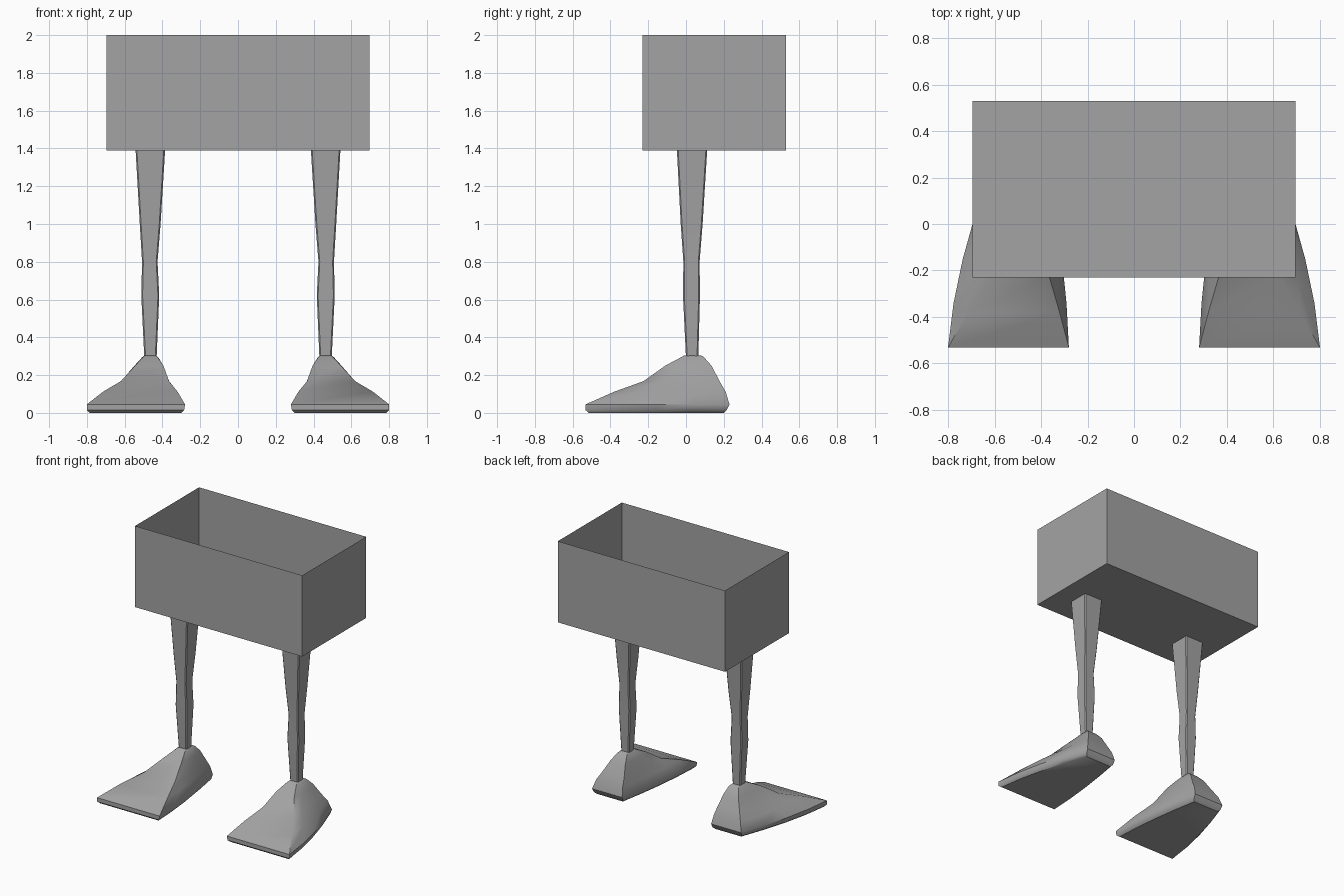
import bpy, bmesh, math

if "Cube" in bpy.data.objects:
    bpy.data.objects.remove(bpy.data.objects["Cube"])

grey = bpy.data.materials.new("plain_grey")
grey.diffuse_color = (0.37, 0.37, 0.37, 1)
grey.use_nodes = True
grey.node_tree.nodes["Principled BSDF"].inputs["Base Color"].default_value = grey.diffuse_color


def make(name, rings, caps=(True, True), smooth=None):
    """Loft a closed skin through a stack of rings, bottom to top."""
    bm = bmesh.new()
    loops = [[bm.verts.new(p) for p in ring] for ring in rings]
    n = len(loops[0])
    for a, b in zip(loops, loops[1:]):
        for i in range(n):
            j = (i + 1) % n
            bm.faces.new((a[i], a[j], b[j], b[i]))
    if caps[0]:
        bm.faces.new(loops[0][::-1])
    if caps[1]:
        bm.faces.new(loops[-1])
    mesh = bpy.data.meshes.new(name)
    bm.to_mesh(mesh)
    bm.free()
    mesh.materials.append(grey)
    ob = bpy.data.objects.new(name, mesh)
    bpy.context.collection.objects.link(ob)
    if smooth:
        bpy.ops.object.select_all(action='DESELECT')
        ob.select_set(True)
        bpy.context.view_layer.objects.active = ob
        bpy.ops.object.shade_smooth_by_angle(angle=math.radians(smooth))
    return ob


def rect(x0, x1, y0, y1, z):
    return [(x0, y0, z), (x1, y0, z), (x1, y1, z), (x0, y1, z)]


def chamfered(x0, x1, y0, y1, z, c=0.007):
    return [(x0 + c, y0, z), (x1 - c, y0, z), (x1, y0 + c, z), (x1, y1 - c, z),
            (x1 - c, y1, z), (x0 + c, y1, z), (x0, y1 - c, z), (x0, y0 + c, z)]


def foot_ring(xi, xo, yf, yb, bi, bo, z):
    """Tapered outline: wide toe edge, narrow heel, slightly bulging sides."""
    def side(a, b, bulge):
        return [(a + (b - a) * t + bulge * k * (yb - yf), yf + (yb - yf) * t, z)
                for t, k in ((0.25, 0.8), (0.5, 1.0), (0.75, 0.7))]
    return ([(xi, yf, z), (xo, yf, z)] + side(xo, bo, 0.035)
            + [(bo, yb, z), (bi, yb, z)] + side(xi, bi, -0.02)[::-1])


# Open-topped box body
make("open_box", [rect(-0.695, 0.695, -0.23, 0.53, z) for z in (1.39, 2.0)],
     caps=(True, False))

# Leg sections: x range, y range, height
LEG = [(0.431, 0.496, 0.0, 0.065, 0.29), (0.417, 0.512, -0.016, 0.074, 0.62),
       (0.426, 0.508, -0.014, 0.072, 0.80), (0.410, 0.520, -0.028, 0.088, 1.0),
       (0.386, 0.542, -0.048, 0.112, 1.388)]

# Foot sections: toe x range, y range, heel x range, height
FOOT = [(0.30, 0.785, -0.515, 0.20, 0.385, 0.60, 0.0),
        (0.285, 0.80, -0.532, 0.215, 0.372, 0.615, 0.015),
        (0.28, 0.80, -0.532, 0.23, 0.37, 0.62, 0.045),
        (0.32, 0.715, -0.38, 0.21, 0.38, 0.60, 0.112),
        (0.365, 0.62, -0.225, 0.178, 0.39, 0.57, 0.168),
        (0.395, 0.545, -0.11, 0.135, 0.41, 0.53, 0.25),
        (0.425, 0.503, -0.025, 0.095, 0.425, 0.503, 0.295),
        (0.435, 0.492, -0.01, 0.08, 0.435, 0.492, 0.304)]

# Right and mirrored left legs and feet
for label, s in (("right", 1), ("left", -1)):
    for part, rings, angle in (("leg", [chamfered(*r) for r in LEG], 30),
                               ("foot", [foot_ring(*r) for r in FOOT], 40)):
        if s < 0:
            rings = [[(-x, y, z) for x, y, z in r][::-1] for r in rings]
        make(label + "_" + part, rings, smooth=angle)
